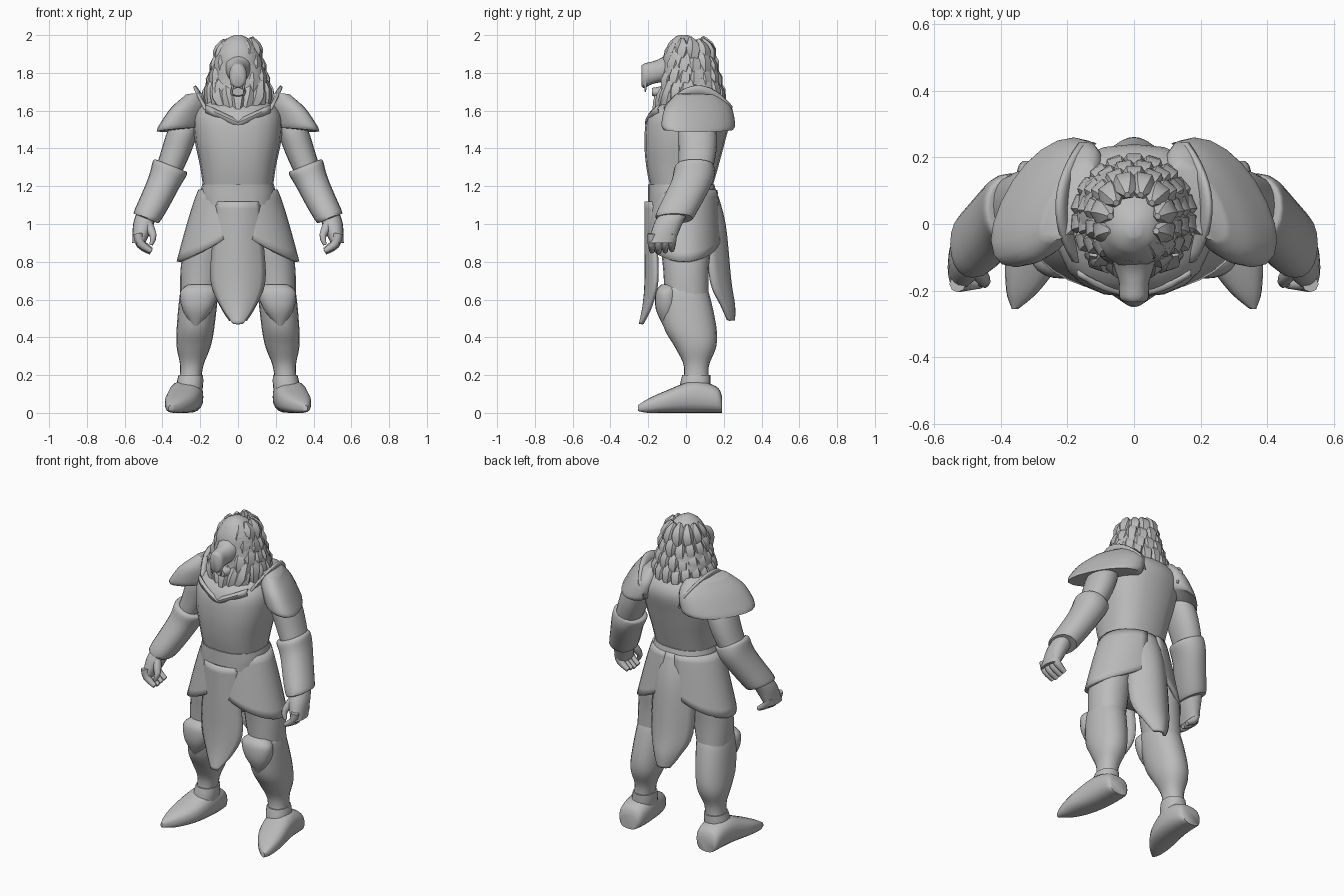
import bpy, bmesh, math, random
from mathutils import Vector

random.seed(4)
if "Cube" in bpy.data.objects:
    bpy.data.objects.remove(bpy.data.objects["Cube"])

GREY = (0.5, 0.5, 0.5, 1)
material = bpy.data.materials.new("plain grey")
material.use_nodes = True
material.diffuse_color = GREY
material.node_tree.nodes["Principled BSDF"].inputs["Base Color"].default_value = GREY


def spline(keys, steps=4):
    """Smooth curve through every key, whatever values the keys hold."""
    result, last = [], len(keys) - 1
    for i in range(last):
        around = zip(keys[max(i - 1, 0)], keys[i], keys[i + 1], keys[min(i + 2, last)])
        around = list(around)
        for step in range(steps):
            t = step / steps
            result.append([q + t * (r - p + t * (2*p - 5*q + 4*r - s + t * (3*q - p - 3*r + s))) / 2
                           for p, q, r, s in around])
    return result + [list(keys[-1])]


def circle(sides):
    angles = [2 * math.pi * i / sides for i in range(sides)]
    return [(math.cos(angle), math.sin(angle)) for angle in angles]


def skin(name, rows, closed=True, mirror=False, thickness=0):
    """Join rows of points into one smooth surface."""
    bm = bmesh.new()
    grid = [[bm.verts.new(point) for point in row] for row in rows]
    count = len(grid[0])
    for lower, upper in zip(grid, grid[1:]):
        for i in range(count if closed else count - 1):
            j = (i + 1) % count
            bm.faces.new((lower[i], lower[j], upper[j], upper[i]))
    if closed:
        bm.faces.new(grid[0])
        bm.faces.new(grid[-1])
    bmesh.ops.recalc_face_normals(bm, faces=bm.faces)
    mesh = bpy.data.meshes.new(name)
    bm.to_mesh(mesh)
    bm.free()
    mesh.materials.append(material)
    part = bpy.data.objects.new(name, mesh)
    bpy.context.collection.objects.link(part)
    bpy.ops.object.select_all(action='DESELECT')
    part.select_set(True)
    bpy.context.view_layer.objects.active = part
    bpy.ops.object.shade_smooth_by_angle(angle=math.radians(50))
    if thickness:
        solidify = part.modifiers.new("thickness", 'SOLIDIFY')
        solidify.thickness, solidify.offset = thickness, 0
    if mirror:
        part.modifiers.new("mirror", 'MIRROR')


def loft(name, keys, spine=None, along_y=False, power=2.2, sides=20, tilt=0, shear=0, rough=0):
    """Keys are (place on axis, half width, low side, high side).
    The spine gives the sideways centre; a part with a spine is mirrored."""
    rows = []
    for place, width, low, high in spline(keys):
        centre, row = spine(place) if spine else 0, []
        for c, s in circle(sides):
            bump = 1 + random.uniform(-rough, rough)
            across = math.copysign(abs(c) ** (2 / power), c) * width * bump
            depth = math.copysign(abs(s) ** (2 / power), s) * (high - low) / 2 * bump
            x, other = centre + across - shear * depth, (low + high) / 2 + depth
            row.append((x, place, other) if along_y else (x, other, place + tilt * across))
        rows.append(row)
    skin(name, rows, mirror=spine is not None)


def tube(name, keys, sides=8, mirror=False, flat=1):
    """Keys are (x, y, z, radius)."""
    path = spline(keys, 3)
    points = [Vector(key[:3]) for key in path]
    rows = []
    for i, point in enumerate(points):
        ahead = points[min(i + 1, len(points) - 1)] - points[max(i - 1, 0)]
        turn = ahead.to_track_quat('Z', 'Y')
        rows.append([point + turn @ Vector((c, s * flat, 0)) * path[i][3] for c, s in circle(sides)])
    skin(name, rows, mirror=mirror)


def cloth(name, keys, bend):
    """Keys are (height, half width, depth); wide places curve by bend at the edges."""
    across = [k / 5 for k in range(-5, 6)]
    rows = [[(width * u, depth + bend * width * u * u, height) for u in across]
            for height, width, depth in spline(keys)]
    skin(name, rows, closed=False, thickness=.02)


def leg(z):
    return .27 - .1 * z


def foot(y):
    return .28 - .15 * y + .6 * y * y


def arm(z):
    drop = 1.62 - z
    return .26 + .22 * drop + .28 * drop * drop


def hand(z):
    return .75 - .25 * z


def shoulder(z):
    return .28 - .45 * (z - 1.5)


# Torso, belt and hips
loft("breastplate", [(1.16, .18, -.18, .13), (1.3, .2, -.21, .17), (1.45, .23, -.22, .21),
                     (1.58, .23, -.2, .24), (1.66, .16, -.11, .2), (1.69, .08, -.06, .12)], power=2.5)
loft("belt", [(1.1, .2, -.2, .16), (1.16, .2, -.2, .16), (1.21, .19, -.2, .15)], power=2.4)
loft("hips", [(.78, .1, -.06, .08), (.88, .2, -.13, .13), (1, .23, -.16, .16), (1.18, .18, -.17, .14)])

# Pointed neckline rim
rim = []
for k in range(-6, 7):
    u = abs(k / 6)
    x, y, z = .17 * k / 6, -.2 + .06 * u * u, 1.55 + .08 * u
    rim.append([(x, y, z), (x, y - .012, z - .015), (x, y - .008, z - .04)])
skin("neckline", rim, closed=False, thickness=.01)

# Hanging cloths
cloth("front_cloth", [(1.12, .11, -.21), (.9, .13, -.21), (.7, .14, -.21), (.57, .09, -.22), (.47, .02, -.24)], .4)
cloth("back_cloth", [(1.18, .12, .15), (1, .14, .2), (.7, .14, .23), (.57, .09, .25), (.49, .04, .25)], -.7)

# Side skirt plates, longest at the outside
rows = []
for step in range(9):
    t, row = step / 8, []
    for k in range(-8, 9):
        u = k / 8
        angle = math.radians(80 * u)
        drop = t * (1 - .35 * u * u)
        row.append((math.cos(angle) * (.2 + .115 * drop ** .85),
                    math.sin(angle) * (.17 + .03 * drop) - .01, 1.18 - .38 * drop))
    rows.append(row)
skin("skirt_plates", rows, closed=False, mirror=True, thickness=.02)

# Legs
loft("thighs", [(1, .06, -.08, .08), (.9, .1, -.13, .13), (.75, .11, -.12, .12), (.56, .09, -.11, .12)], leg)
loft("greaves", [(.67, .08, -.12, .09), (.64, .1, -.14, .12), (.46, .1, -.12, .16), (.35, .09, -.06, .16),
                 (.24, .06, -.01, .12), (.1, .06, -.03, .13)], leg)
loft("knee_guards", [(.68, .06, -.13, -.04), (.64, .1, -.16, -.04), (.55, .08, -.16, -.04),
                     (.46, .02, -.12, -.07)], leg)
loft("ankle_cuffs", [(.1, .07, -.04, .13), (.16, .07, -.03, .13), (.2, .065, -.02, .13)], leg)
loft("boots", [(.19, .06, 0, .09), (.16, .08, 0, .14), (.04, .09, 0, .17), (-.1, .085, 0, .12),
               (-.2, .05, 0, .075), (-.255, .01, .01, .04)], foot, along_y=True, power=2.6)

# Arms, bracers and palms
loft("upper_arms", [(1.6, .05, 0, .12), (1.5, .08, -.04, .16), (1.38, .08, -.04, .16), (1.24, .07, -.04, .13)], arm)
loft("bracers", [(1.31, .07, -.03, .13), (1.3, .09, -.06, .15), (1.22, .08, -.08, .14), (1.05, .07, -.16, .05),
                 (1.03, .06, -.14, .03)], arm, tilt=.4)
loft("palms", [(1.07, .05, -.13, .02), (1, .055, -.17, -.02), (.9, .035, -.2, -.06)], hand)

# Fingers curling inwards, and thumbs
for i, finger in enumerate(("index", "middle", "ring", "little")):
    y, lift = -.18 + .035 * i, .006 * abs(i - 1)
    tube(finger + "_fingers", [(.53, y, .95, .025), (.515, y, .89 + lift, .023),
                               (.46, y, .85 + lift, .014)], mirror=True)
tube("thumbs", [(.49, -.12, 1.02, .03), (.45, -.17, .94, .02), (.46, -.18, .89, .01)], mirror=True)

# Shoulder armour with raised collars
loft("pauldrons", [(1.5, .12, -.12, .25), (1.53, .12, -.13, .26), (1.62, .1, -.11, .24), (1.69, .06, -.05, .18)],
     shoulder, shear=.45, tilt=-.1)
flange = []
for k in range(-6, 7):
    u = k / 6
    x, y, z = .23 - .06 * u * u - .01 * u, .065 + .18 * u, 1.73 - .11 * u * u
    flange.append([(x, y, z), (x - .02, y, z - .03), (x - .04, y, z - .09)])
skin("collar_flanges", flange, closed=False, mirror=True, thickness=.015)

# Head, mane and muzzle
loft("mane", [(2, .02, -.04, .01), (1.97, .07, -.08, .06), (1.9, .115, -.12, .13), (1.8, .15, -.13, .17),
              (1.68, .17, -.14, .18), (1.54, .05, -.19, .08)], rough=.035)
loft("muzzle", [(-.06, .08, 1.75, 1.94), (-.13, .06, 1.75, 1.88), (-.18, .045, 1.74, 1.86),
                (-.22, .045, 1.72, 1.85), (-.235, .03, 1.73, 1.84)], along_y=True)
loft("lower_jaw", [(-.08, .06, 1.64, 1.74), (-.18, .03, 1.68, 1.72)], along_y=True)
tube("fangs", [(.03, -.215, 1.76, .012), (.03, -.215, 1.7, .003)], mirror=True)

# Layered locks lying along the mane, leaving the face open
for tier in range(4):
    count = 9 + 2 * tier
    for i in range(count):
        angle = math.radians(-55 + 290 * (i + tier % 2 / 2) / count)
        x, y = math.cos(angle) * (.09 + .02 * tier), math.sin(angle) * (.1 + .017 * tier)
        z = 1.91 - .07 * tier + random.uniform(-.015, .015)
        tube("mane_lock", [(x * .8, y * .8 + .01, z + .07, .01), (x, y + .02, z, .045),
                           (x * 1.15, y * 1.15 + .02, z - .12, .008)], sides=6)

# Beard locks running down to the chest
for k in range(-2, 3):
    x, back = .05 * k, .015 * abs(k)
    tube("beard_lock", [(x * 1.2, -.08, 1.76, .02), (x, back - .13, 1.67, .045),
                        (x * .7, back - .17, 1.57 + back, .01)], sides=6)
